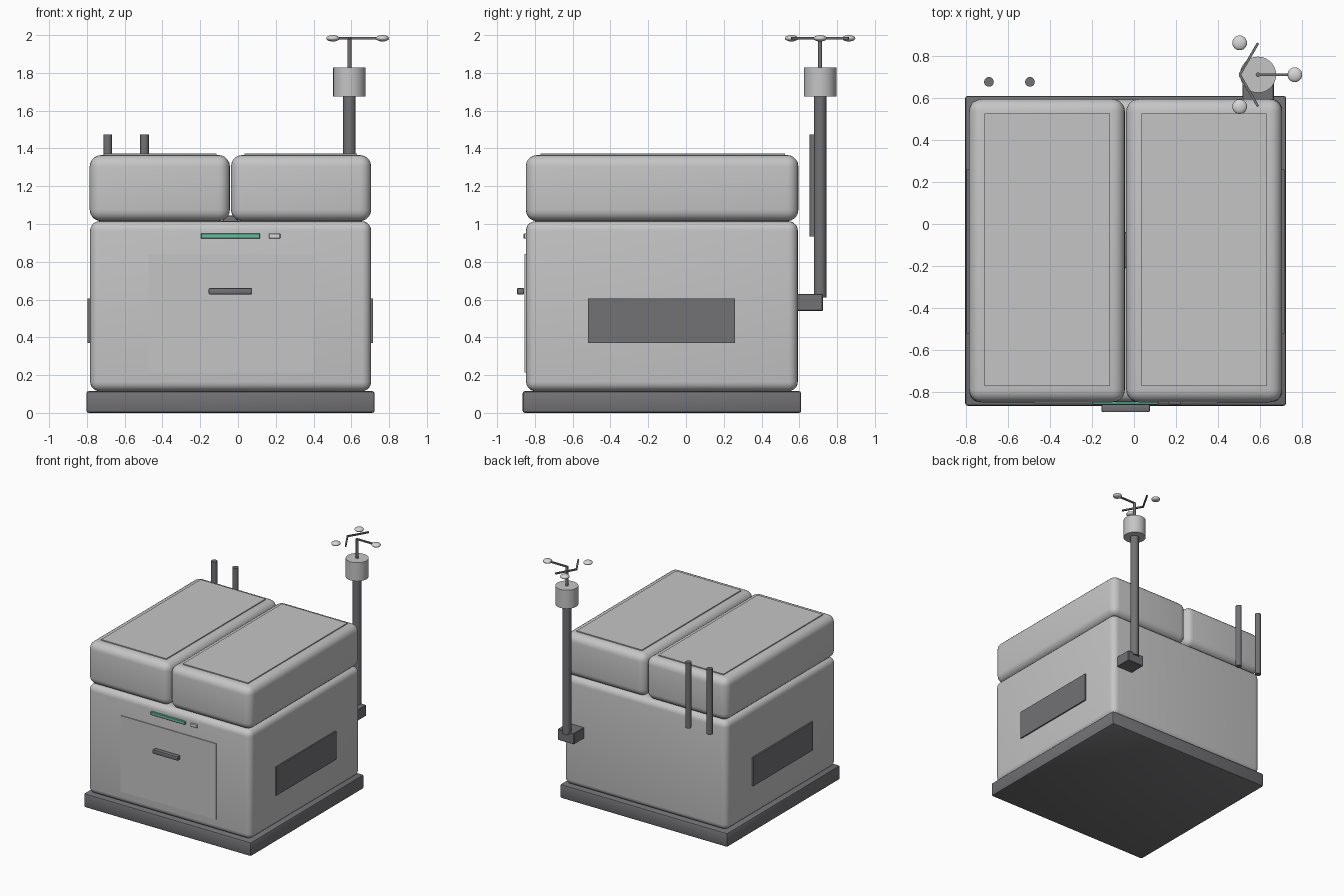
import bpy, math
from mathutils import Matrix, Vector

if "Cube" in bpy.data.objects:
    bpy.data.objects.remove(bpy.data.objects["Cube"])


def material(name, rgb):
    m = bpy.data.materials.new(name)
    m.diffuse_color = (*rgb, 1)
    m.use_nodes = True
    m.node_tree.nodes["Principled BSDF"].inputs["Base Color"].default_value = m.diffuse_color
    return m


LIGHT = material("light grey", (0.56, 0.56, 0.56))
DARK = material("dark grey", (0.17, 0.17, 0.18))
GREEN = material("green", (0.13, 0.50, 0.35))
PALE = material("pale grey", (0.68, 0.68, 0.68))


def finish(ob, name, mat, angle=35):
    ob.name = name
    ob.data.materials.append(mat)
    bpy.ops.object.shade_smooth_by_angle(angle=math.radians(angle))
    return ob


def box(name, lo, hi, mat, bevel=0.0, segments=2):
    """Box between two corners, with optionally rounded edges."""
    lo, hi = Vector(lo), Vector(hi)
    bpy.ops.mesh.primitive_cube_add(size=1, location=(lo + hi) / 2)
    ob = bpy.context.object
    ob.data.transform(Matrix.Diagonal((*(hi - lo), 1)))
    if bevel:
        mod = ob.modifiers.new("round", "BEVEL")
        mod.width, mod.segments = bevel, segments
        bpy.ops.object.modifier_apply(modifier=mod.name)
    return finish(ob, name, mat)


def rod(name, x, y, z0, z1, radius, mat, sides=24):
    bpy.ops.mesh.primitive_cylinder_add(
        vertices=sides, radius=radius, depth=z1 - z0, location=(x, y, (z0 + z1) / 2))
    return finish(bpy.context.object, name, mat)


CX = -0.04  # centre line of the cabinet

# Plinth and main cabinet
box("plinth", (-0.803, -0.865, 0), (0.723, 0.61, 0.115), DARK, 0.012)
box("cabinet", (-0.783, -0.847, 0.115), (0.705, 0.592, 1.015), LIGHT, 0.05, 5)

# Two lids with thin raised panels, mirrored about the centre line
for side, label in ((-1, "left"), (1, "right")):
    def span(a, b):
        return sorted((CX + side * a, CX + side * b))
    x0, x1 = span(0.003, 0.745)
    box(label + "_lid", (x0, -0.848, 1.015), (x1, 0.595, 1.365), LIGHT, 0.06, 5)
    x0, x1 = span(0.075, 0.67)
    box(label + "_lid_panel", (x0, -0.77, 1.36), (x1, 0.525, 1.373), LIGHT)
    # Side vents, softly shaded across their edges
    x0, x1 = span(0.735, 0.756)
    vent = box(label + "_vent", (x0, -0.52, 0.37), (x1, 0.26, 0.605), DARK)
    bpy.ops.object.shade_smooth()

# Catch in the gap between the lids
box("lid_catch", (-0.08, -0.21, 1.0), (0.0, -0.04, 1.045), DARK, 0.008)

# Front door, handle, light strip and button
box("door", (-0.475, -0.854, 0.215), (0.398, -0.84, 0.84), LIGHT)
box("door_handle", (-0.155, -0.895, 0.627), (0.075, -0.857, 0.661), DARK, 0.006)
box("light_strip", (-0.197, -0.86, 0.922), (0.117, -0.84, 0.95), GREEN, 0.003, 1)
box("button", (0.163, -0.858, 0.922), (0.224, -0.84, 0.95), PALE, 0.003, 1)

# Two rear antennas
for i, x in enumerate((-0.69, -0.495)):
    rod(f"antenna_{i + 1}", x, 0.676, 0.935, 1.475, 0.023, DARK)

# Wind gauge mast: bracket, pole, head and shaft
MX, MY, MZ = 0.59, 0.71, 1.983
box("mast_bracket", (0.515, 0.58, 0.54), (0.665, 0.725, 0.63), DARK, 0.004, 1)
rod("mast_pole", MX, MY, 0.61, 1.68, 0.033, DARK)
rod("mast_head", MX, MY, 1.675, 1.828, 0.086, LIGHT, 32)
rod("mast_shaft", MX, MY, 1.82, 1.985, 0.011, DARK, 16)

# Three spinner arms, each turned against its own direction, and flattened cups
for i in range(3):
    a = math.radians(120 * i)
    c, s = math.cos(a), math.sin(a)
    arm = box(f"spinner_arm_{i + 1}", (-0.087, -0.006, -0.006), (0.087, 0.006, 0.006), DARK)
    arm.location = (MX + 0.087 * c, MY + 0.087 * s, MZ)
    arm.rotation_euler.z = -a
    bpy.ops.mesh.primitive_uv_sphere_add(
        segments=24, ring_count=12, radius=0.035,
        location=(MX + 0.175 * c, MY + 0.175 * s, MZ))
    cup = bpy.context.object
    cup.data.transform(Matrix.Diagonal((1, 1, 0.48, 1)))
    finish(cup, f"spinner_cup_{i + 1}", PALE)
